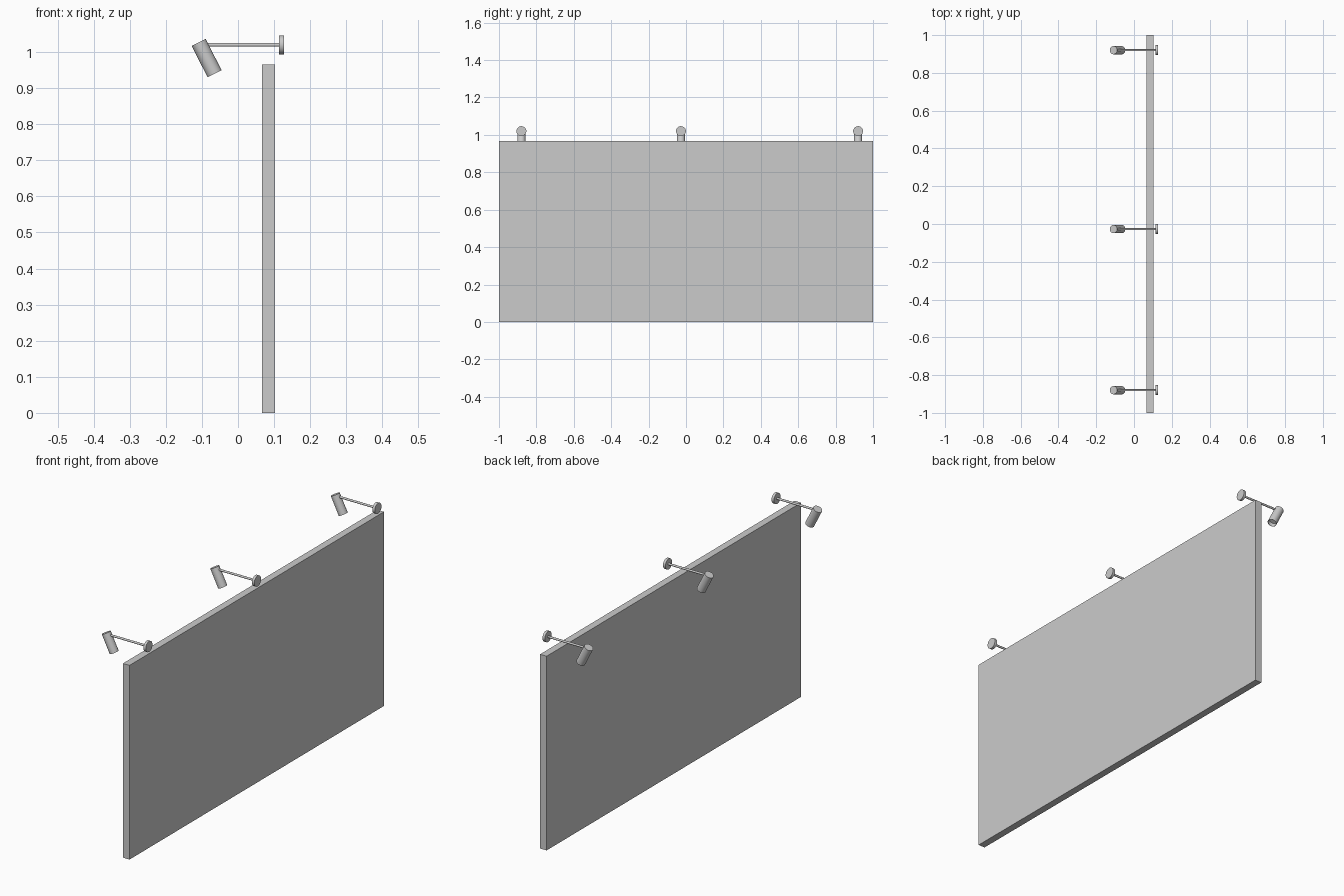
import bpy, bmesh
from mathutils import Vector

if "Cube" in bpy.data.objects:
    bpy.data.objects.remove(bpy.data.objects["Cube"])

LAMP_Y = (-0.88, -0.027, 0.92)
ARM_Z = 1.02


def smooth(obj):
    bpy.ops.object.select_all(action='DESELECT')
    obj.select_set(True)
    bpy.context.view_layer.objects.active = obj
    bpy.ops.object.shade_smooth_by_angle()


def rod(name, start, end, radius, sides=32):
    """Capped cylinder running from start to end."""
    a, b = Vector(start), Vector(end)
    bpy.ops.mesh.primitive_cylinder_add(vertices=sides, radius=radius,
                                        depth=(b - a).length, location=(a + b) / 2)
    obj = bpy.context.object
    obj.name = name
    obj.rotation_mode = 'QUATERNION'
    obj.rotation_quaternion = (b - a).to_track_quat('Z', 'Y')
    return obj


def hollow_end(obj, wall, depth):
    """Recess the +Z cap of a cylinder to leave a thin-walled opening."""
    bm = bmesh.new()
    bm.from_mesh(obj.data)
    cap = max(bm.faces, key=lambda f: f.calc_center_median().z)
    bmesh.ops.inset_region(bm, faces=[cap], thickness=wall)
    new = bmesh.ops.extrude_discrete_faces(bm, faces=[cap])["faces"][0]
    bmesh.ops.translate(bm, verts=new.verts, vec=(0, 0, -depth))
    bm.to_mesh(obj.data)
    bm.free()


# sign panel
bpy.ops.mesh.primitive_cube_add(size=1, location=(0.085, 0, 0.483))
panel = bpy.context.object
panel.name = "sign_panel"
panel.scale = (0.036, 2.0, 0.966)

# spotlights along the top edge
for i, y in enumerate(LAMP_Y, 1):
    # round wall mount
    smooth(rod(f"wall_mount_{i}", (0.114, y, ARM_Z), (0.127, y, ARM_Z), 0.0265))
    # arm reaching out over the panel
    smooth(rod(f"lamp_arm_{i}", (-0.084, y, ARM_Z), (0.116, y, ARM_Z), 0.0052, 16))
    # tilted lamp head, open at the bottom
    head = rod(f"lamp_head_{i}", (-0.109, y, 1.027), (-0.065, y, 0.940), 0.0217)
    hollow_end(head, 0.0015, 0.02)
    smooth(head)
